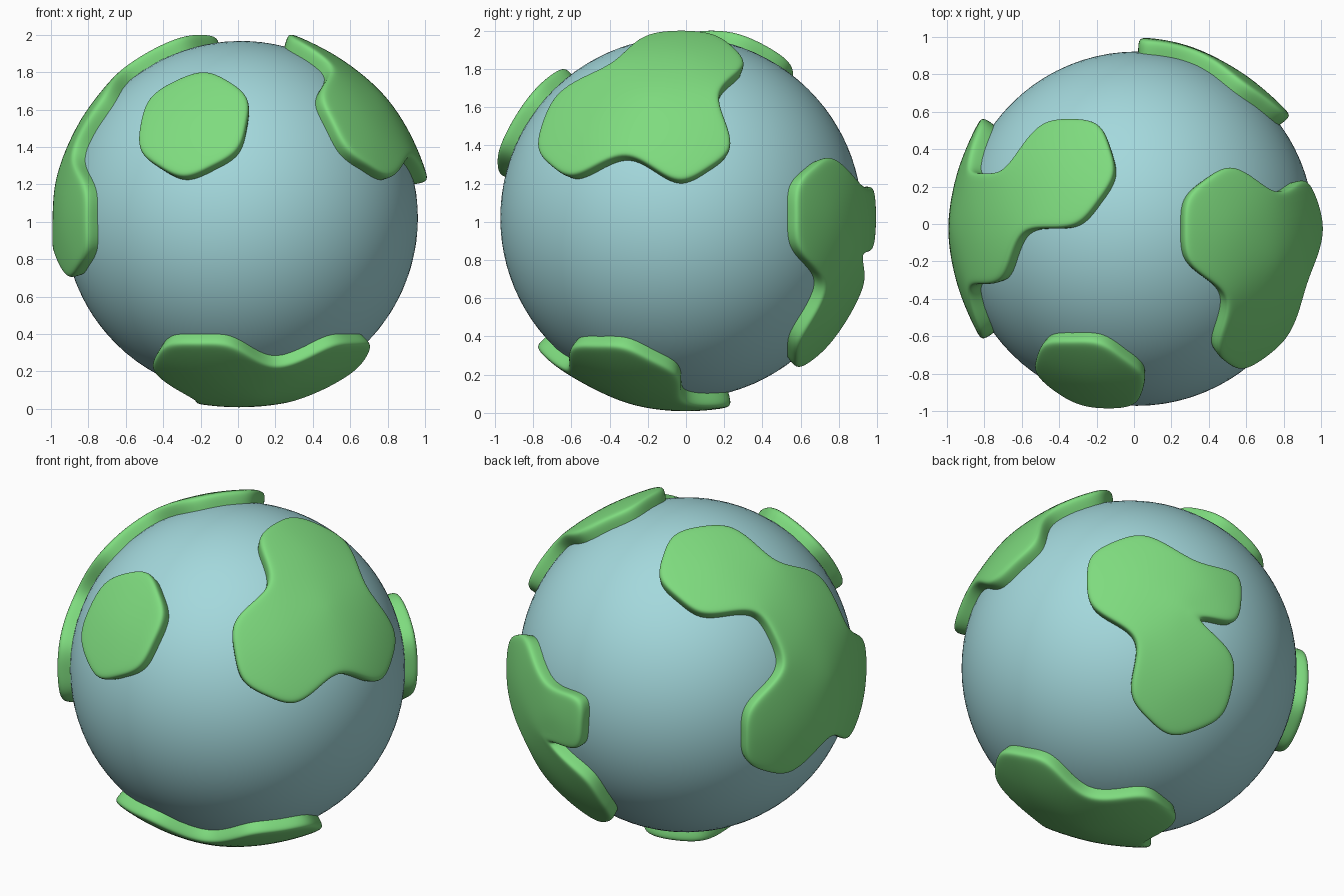
import bpy, bmesh, math
from mathutils import Vector

if "Cube" in bpy.data.objects:
    bpy.data.objects.remove(bpy.data.objects["Cube"])

CENTRE = Vector((0.015, -0.025, 1.02))
R_SEA, R_LAND = 0.947, 1.025


def material(name, rgb):
    m = bpy.data.materials.new(name)
    m.diffuse_color = (*rgb, 1)
    m.use_nodes = True
    m.node_tree.nodes["Principled BSDF"].inputs["Base Color"].default_value = m.diffuse_color
    return m


BLUE = material("sea_blue", (0.37, 0.69, 0.72))
GREEN = material("land_green", (0.21, 0.71, 0.21))

# Sea ball
bpy.ops.mesh.primitive_ico_sphere_add(subdivisions=5, radius=R_SEA, location=CENTRE)
sea = bpy.context.object
sea.name = "sea"
sea.data.materials.append(BLUE)
bpy.ops.object.shade_smooth()

# Tiling: every vertex of a coarse icosphere is the middle of a five- or six-sided tile
grid = bmesh.new()
bmesh.ops.create_icosphere(grid, subdivisions=2, radius=1)
grid.verts.ensure_lookup_table()


def tile(direction):
    """Corners, in order, of the tile nearest to a direction."""
    d = Vector(direction).normalized()
    v = max(grid.verts, key=lambda w: w.co.normalized().dot(d))
    n = v.co.normalized()
    u = n.orthogonal().normalized()
    w = n.cross(u)
    pts = [sum((c.co.normalized() for c in f.verts), Vector()).normalized() for f in v.link_faces]
    return sorted(pts, key=lambda p: math.atan2(p.dot(w), p.dot(u)))


def continent(name, polygons):
    bm = bmesh.new()
    # split every tile into quads lying on the ball
    for pts in polygons:
        c = sum(pts, Vector()).normalized()
        for i, p in enumerate(pts):
            a = (pts[i - 1] + p).normalized()
            b = (p + pts[(i + 1) % len(pts)]).normalized()
            bm.faces.new([bm.verts.new(q) for q in (c, a, p, b)])
    bmesh.ops.remove_doubles(bm, verts=bm.verts[:], dist=0.002)
    # tight loop along the coast, then a wall sinking into the sea
    bmesh.ops.inset_region(bm, faces=bm.faces[:], thickness=0.045,
                           use_boundary=True, use_even_offset=True)
    for v in bm.verts:
        v.co = v.co.normalized() * R_LAND
    for r in (0.955, 0.87):
        edges = [e for e in bm.edges if e.is_boundary]
        new = bmesh.ops.extrude_edge_only(bm, edges=edges)["geom"]
        for v in new:
            if isinstance(v, bmesh.types.BMVert):
                v.co = v.co.normalized() * r
    bmesh.ops.recalc_face_normals(bm, faces=bm.faces[:])
    for f in bm.faces:
        f.smooth = True
    me = bpy.data.meshes.new(name)
    bm.to_mesh(me)
    bm.free()
    me.materials.append(GREEN)
    ob = bpy.data.objects.new(name, me)
    ob.location = CENTRE
    bpy.context.collection.objects.link(ob)
    ob.modifiers.new("smooth", "SUBSURF").levels = 3
    ob.modifiers["smooth"].render_levels = 3


# Land masses, by tile directions
LAND = {
    "front_island": [(-.26, -.81, .53)],
    "right_continent": [(.69, -.5, .53), (.89, 0, .45), (.53, 0, .85)],
    "left_continent": [(-.43, .31, .85), (-.85, 0, .53), (-.95, .31, 0), (-.95, -.31, 0)],
    "bottom_continent": [(0, 0, -1), (.43, -.31, -.85), (-.16, -.5, -.85)],
    "back_continent": [(.59, .81, 0), (.26, .81, -.53)],
}
for name, dirs in LAND.items():
    polys = [tile(d) for d in dirs]
    if name == "back_continent":
        # headland on the back coast, grown from one tile edge
        near = lambda q: min(polys[0], key=lambda p: (p - Vector(q)).length)
        top, low = near((.305, .94, .158)), near((.303, .934, -.187))
        polys.append([low, Vector((.02, .985, -.17)), Vector((0, .985, .17)), top])
    continent(name, polys)
grid.free()
